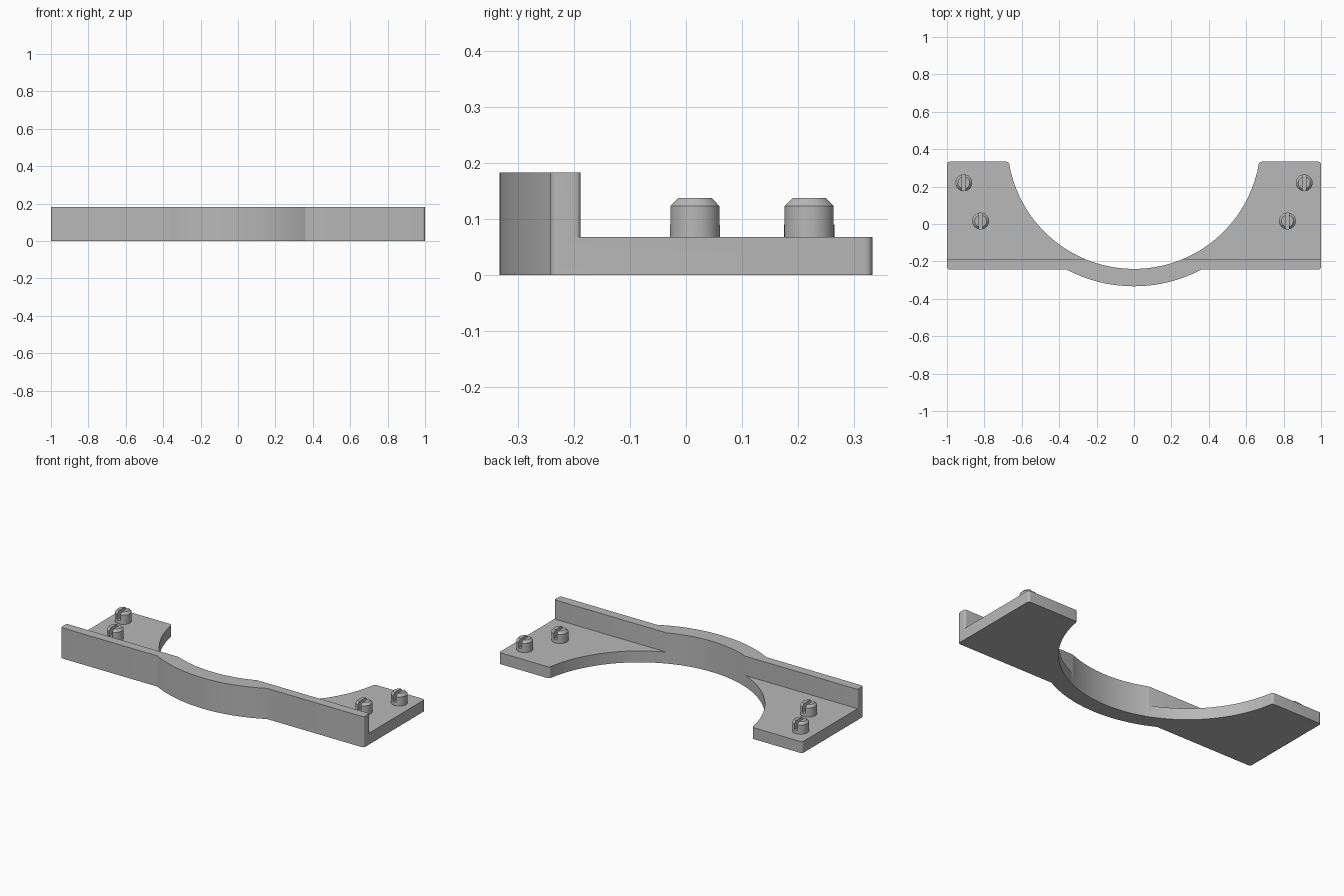
import bpy, bmesh, math
from mathutils import Vector

cube = bpy.data.objects.get("Cube")
if cube:
    bpy.data.objects.remove(cube, do_unlink=True)

PLATE_TOP, WALL_TOP = 0.068, 0.183
FRONT, WALL_BACK, BACK = -0.243, -0.188, 0.333
CENTRE_Y, BORE_R, BOW_R = 0.437, 0.677, 0.77

grey = bpy.data.materials.new("plain grey")
grey.use_nodes = True
grey.diffuse_color = (0.48, 0.48, 0.48, 1)
grey.node_tree.nodes["Principled BSDF"].inputs["Base Color"].default_value = grey.diffuse_color


def make_object(name, bm):
    bmesh.ops.recalc_face_normals(bm, faces=bm.faces)
    mesh = bpy.data.meshes.new(name)
    bm.to_mesh(mesh)
    bm.free()
    mesh.materials.append(grey)
    obj = bpy.data.objects.new(name, mesh)
    bpy.context.collection.objects.link(obj)
    return obj


def prism(name, outline, z0, z1):
    bm = bmesh.new()
    face = bm.faces.new([bm.verts.new((x, y, z0)) for x, y in outline])
    top = bmesh.ops.extrude_face_region(bm, geom=[face])["geom"]
    verts = [v for v in top if isinstance(v, bmesh.types.BMVert)]
    bmesh.ops.translate(bm, verts=verts, vec=(0, 0, z1 - z0))
    return make_object(name, bm)


def rounded(before, corner, after, r, steps=5):
    """Rounded corner between two neighbouring outline points."""
    c = Vector(corner)
    a = c + (Vector(before) - c).normalized() * r
    b = c + (Vector(after) - c).normalized() * r
    return [tuple(a.lerp(c, t).lerp(c.lerp(b, t), t))
            for t in (i / steps for i in range(steps + 1))]


def arc(radius, half_angle, count):
    """Arc running left to right around the lowest point of the circle."""
    angles = [half_angle * (2 * i / count - 1) for i in range(count + 1)]
    return [(radius * math.sin(a), CENTRE_Y - radius * math.cos(a)) for a in angles]


def cut(obj, cutter):
    mod = obj.modifiers.new("cut", "BOOLEAN")
    mod.operation, mod.solver, mod.object = "DIFFERENCE", "EXACT", cutter
    cutter.hide_render = True
    bpy.ops.object.select_all(action="DESELECT")
    bpy.context.view_layer.objects.active = obj
    obj.select_set(True)
    bpy.ops.object.modifier_apply(modifier=mod.name)
    bpy.data.objects.remove(cutter, do_unlink=True)
    bpy.ops.object.shade_smooth_by_angle(angle=math.radians(25))


# Bracket body: outline with bowed front and round bore
bow = arc(BOW_R, math.acos((CENTRE_Y - FRONT) / BOW_R), 28)
bore = arc(BORE_R, math.acos((CENTRE_Y - BACK) / BORE_R), 72)[::-1]
right_side = (rounded((0, FRONT), (1, FRONT), (1, BACK), 0.016)
              + rounded((1, FRONT), (1, BACK), (0, BACK), 0.016)
              + rounded((1, BACK), bore[0], bore[1], 0.014))
left_side = [(-x, y) for x, y in reversed(right_side)]
body = prism("bracket_body", bow + right_side + bore[1:-1] + left_side, 0, WALL_TOP)

# Lower the plate behind the front wall, rounding the wall ends
edge = [(1.1, 1), (1.1, -0.22), (1, -0.22)]
edge += rounded((1, -0.22), (1, WALL_BACK), (0, WALL_BACK), 0.012)
recess = prism("recess_cutter", edge + [(-x, y) for x, y in reversed(edge)], PLATE_TOP, 0.4)
cut(body, recess)


# Slotted pins with chamfered tops
def pin(name, x, y):
    rings = [(0.045, 0.055), (0.045, 0.123), (0.032, 0.137)]
    n = 32
    bm = bmesh.new()
    loops = [[bm.verts.new((x + r * math.cos(math.tau * i / n),
                            y + r * math.sin(math.tau * i / n), z)) for i in range(n)]
             for r, z in rings]
    for low, high in zip(loops, loops[1:]):
        for i in range(n):
            j = (i + 1) % n
            bm.faces.new((low[i], low[j], high[j], high[i]))
    bm.faces.new(loops[0][::-1])
    bm.faces.new(loops[-1])
    obj = make_object(name, bm)
    w, d = 0.01, 0.1
    slot = prism("slot_cutter", [(x - w, y - d), (x + w, y - d), (x + w, y + d), (x - w, y + d)],
                 0.09, 0.2)
    cut(obj, slot)


for side, sign in (("left", 1), ("right", -1)):
    pin(side + "_rear_pin", sign * 0.91, 0.22)
    pin(side + "_front_pin", sign * 0.82, 0.016)
